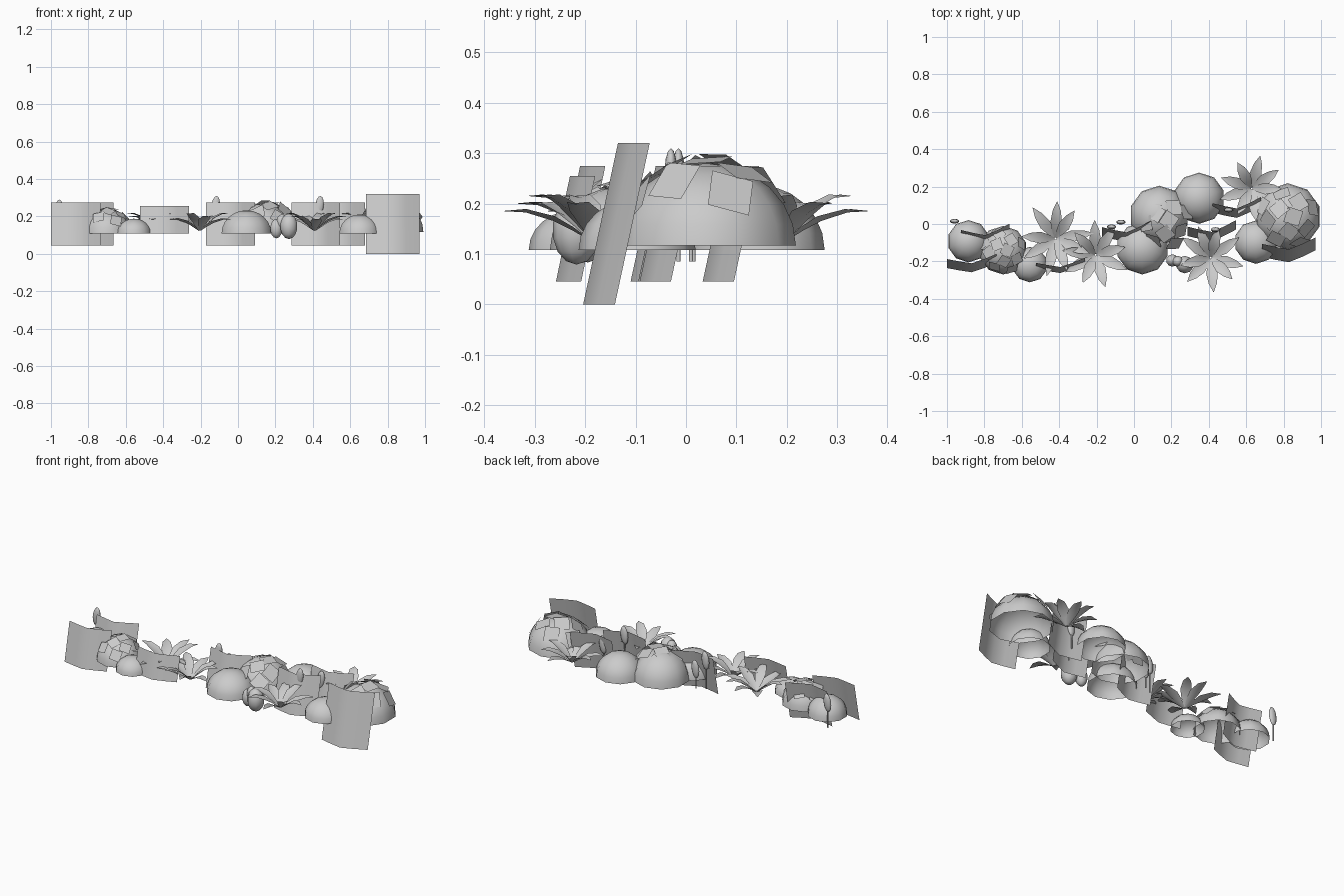
import bpy, bmesh, math, random
from mathutils import Vector, Matrix

if "Cube" in bpy.data.objects:
    bpy.data.objects.remove(bpy.data.objects["Cube"])
random.seed(4)


def finish(name, bm, smooth=True):
    me = bpy.data.meshes.new(name)
    bm.to_mesh(me)
    bm.free()
    for p in me.polygons:
        p.use_smooth = smooth
    ob = bpy.data.objects.new(name, me)
    bpy.context.collection.objects.link(ob)
    return ob


def grid(bm, rows):
    vs = [[bm.verts.new(p) for p in r] for r in rows]
    for a, b in zip(vs, vs[1:]):
        for i in range(len(a) - 1):
            bm.faces.new((a[i], a[i + 1], b[i + 1], b[i]))


# Bush domes: open-bottomed half spheres, ten sides
def dome(name, x, y, r, h, z=0.108, n=10, rings=6):
    bm = bmesh.new()
    rows = []
    for j in range(rings):
        a = j / rings * math.pi / 2
        rows.append([bm.verts.new((x + r * math.cos(a) * math.cos(2 * math.pi * (i + .5) / n),
                                   y + r * math.cos(a) * math.sin(2 * math.pi * (i + .5) / n),
                                   z + h * math.sin(a))) for i in range(n)])
    for a, b in zip(rows, rows[1:]):
        for i in range(n):
            bm.faces.new((a[i], a[(i + 1) % n], b[(i + 1) % n], b[i]))
    top = bm.verts.new((x, y, z + h))
    for i in range(n):
        bm.faces.new((rows[-1][i], rows[-1][(i + 1) % n], top))
    return finish(name, bm)


# Square leaf patches lying on the upper part of a dome
def patches(name, x, y, r, h, size, z=0.108, count=11):
    bm = bmesh.new()
    for k in range(count):
        s = 1 - (k + .3) / count * 0.52
        c = math.sqrt(1 - s * s)
        a = k * 2.4
        n = Vector((c * math.cos(a), c * math.sin(a), s))
        pos = Vector((x + n.x * r, y + n.y * r, z + n.z * h)) + n * 0.005
        tilt = Vector([random.uniform(-.15, .15) for _ in range(3)])
        m = Matrix.Translation(pos) @ (n + tilt).to_track_quat('Z', 'Y').to_matrix().to_4x4() \
            @ Matrix.Rotation(random.uniform(0, 3), 4, 'Z')
        d = size / 2
        grid(bm, [[m @ Vector((u, v, 0)) for u in (-d, d)] for v in (-d, d)])
    finish(name, bm, False)


# x, y, radius, height, base z, patch size
domes = [(-.885, -.092, .113, .11, .108, 0), (-.70, -.14, .13, .125, .11, .06),
         (-.557, -.217, .095, .08, .108, 0), (.045, -.13, .14, .125, .108, 0),
         (.135, .045, .16, .16, .108, .08), (.348, .138, .137, .13, .108, 0),
         (.652, -.097, .116, .103, .108, 0), (.822, .04, .178, .163, .117, .085)]
for i, (x, y, r, h, z, s) in enumerate(domes):
    dome(f"bush_dome_{i}", x, y, r, h, z)
    if s:
        px, py = (.16, .02) if i == 4 else (x, y)
        patches(f"bush_leaf_patches_{i}", px, py, r * .97, h * 1.02, s, z)


# Foliage cards: bent upright sheets leaning back
def card(name, x0, x1, z0, z1, y, lean, bend=0.062):
    bm = bmesh.new()
    rows = []
    for k in range(3):
        t = k / 2
        rows.append([(x0 + (x1 - x0) * s, y + lean * t + o * bend, z0 + (z1 - z0) * t)
                     for s, o in ((0, .45), (.25, .2), (.5, 0), (.75, .45), (1, 1))])
    grid(bm, rows)
    finish(name, bm)


for i, c in enumerate([(-1, -.735, .045, .275, -.258, .048, .05), (-.925, -.665, .045, .275, -.11, .05),
                       (-.525, -.262, .108, .255, -.262, .032, .05), (-.17, .09, .045, .275, -.095, .05),
                       (.285, .545, .045, .275, -.092, .05), (.42, .68, .045, .275, .033, .05),
                       (.685, .97, 0, .32, -.204, .069, .063)]):
    card(f"foliage_card_{i}", *c)


# Rosette plants: outward-curving pointed leaves with a centre crease
def rosette(name, x, y, length, turn, count=9):
    bm = bmesh.new()
    for k in range(count):
        a = turn + 2 * math.pi * k / count + random.uniform(-.1, .1)
        L = length * (1, .88, .97)[k % 3]
        rise = (.065, .095, .08)[k % 3]
        d, w = Vector((math.cos(a), math.sin(a), 0)), Vector((-math.sin(a), math.cos(a), 0))
        rows = []
        for t, hw in ((.03, .006), (.25, .022), (.45, .031), (.75, .022), (1, .001)):
            p = Vector((x, y, .12)) + d * L * t
            p.z += rise * math.sin(min(t * 1.1, 1) * math.pi / 2)
            rows.append([p - w * hw + Vector((0, 0, hw * .3)), p, p + w * hw + Vector((0, 0, hw * .3))])
        grid(bm, rows)
    finish(name, bm)


rosette("spiky_plant_0", -.42, -.078, .205, .2)
rosette("spiky_plant_1", -.205, -.165, .185, math.pi / 2)
rosette("spiky_plant_2", .63, .19, .18, 1.35)
rosette("spiky_plant_3", .41, -.18, .185, -math.pi / 2)


# Solid ellipsoid helper
def blob(name, loc, scale, tilt=0, n=10):
    bm = bmesh.new()
    m = Matrix.Translation(loc) @ Matrix.Rotation(tilt, 4, 'Y') @ Matrix.Diagonal((*scale, 1))
    bmesh.ops.create_uvsphere(bm, u_segments=n, v_segments=7, radius=1, matrix=m)
    finish(name, bm)


# Stemmed buds
for i, (x, y, z) in enumerate([(-.96, .015, .235), (-.12, -.015, .255), (-.07, .01, .2),
                               (.435, -.03, .255), (.505, .075, .22)]):
    blob(f"bud_{i}", (x, y, z), (.024, .013, .055), .12)
    bm = bmesh.new()
    bmesh.ops.create_cone(bm, segments=6, radius1=.004, radius2=.004, depth=z - .085,
                          matrix=Matrix.Translation((x - .004, y, (z + .085) / 2)))
    finish(f"bud_stem_{i}", bm)

# Round pods at the front
blob("pod_small", (.205, -.195, .135), (.034, .034, .052))
blob("pod_large", (.272, -.217, .147), (.048, .048, .068))
blob("pod_back", (.235, -.20, .17), (.03, .03, .042))
